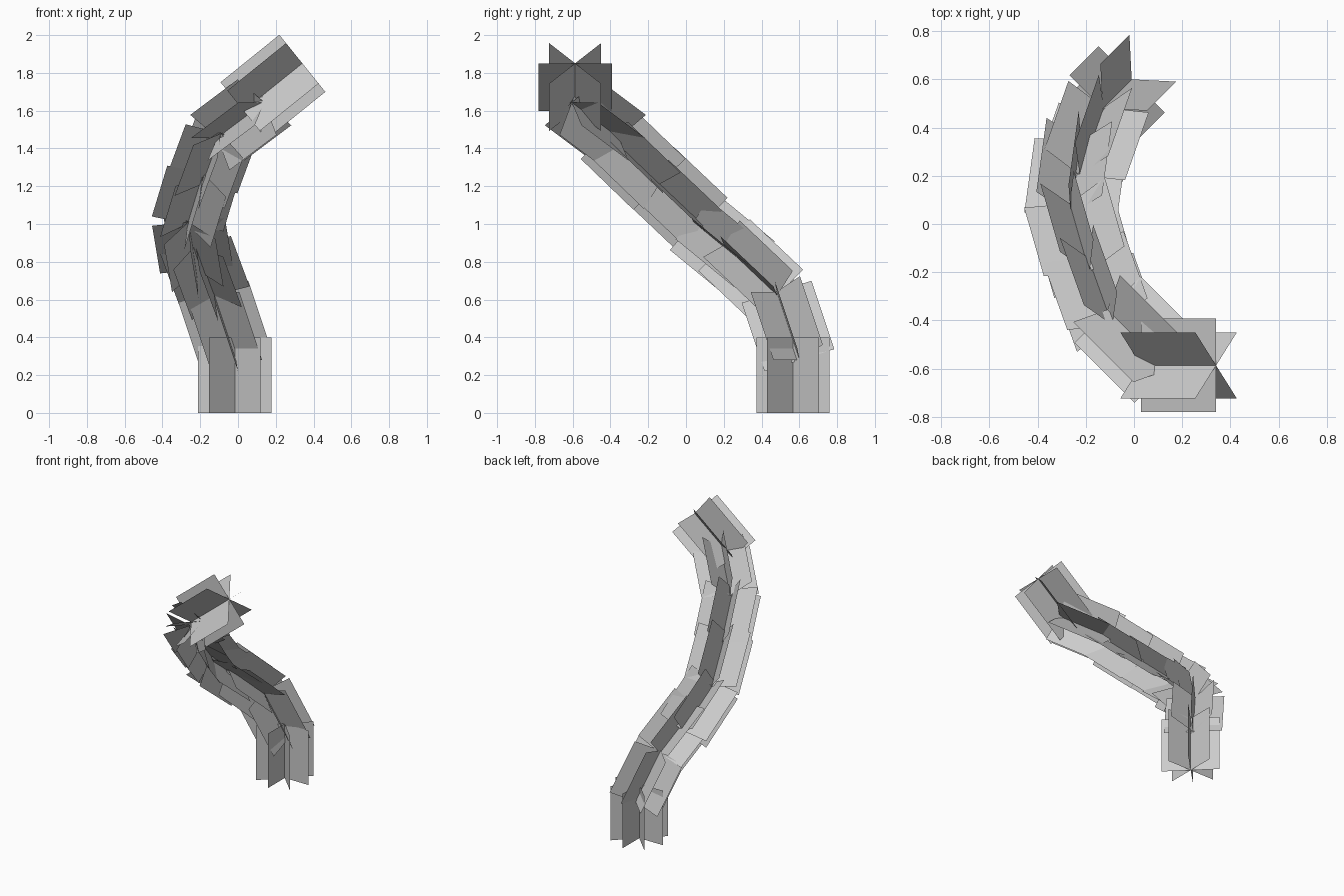
import bpy, bmesh, math
from mathutils import Vector

if "Cube" in bpy.data.objects:
    bpy.data.objects.remove(bpy.data.objects["Cube"])

HALF = 0.194
LENGTH = 0.4


def star_segment(name, start, end):
    """Four flat cards crossing along one axis, tilted from upright without twist."""
    a, b = Vector(start), Vector(end)
    d = (b - a).normalized()
    mid = (a + b) / 2
    a, b = mid - d * LENGTH / 2, mid + d * LENGTH / 2
    turn = Vector((0, 0, 1)).rotation_difference(d)
    bm = bmesh.new()
    for i in range(4):
        t = i * math.pi / 4
        r = turn @ Vector((math.cos(t), math.sin(t), 0)) * HALF
        bm.faces.new([bm.verts.new(p) for p in (a - r, a + r, b + r, b - r)])
    mesh = bpy.data.meshes.new(name)
    bm.to_mesh(mesh)
    bm.free()
    bpy.context.collection.objects.link(bpy.data.objects.new(name, mesh))


# Overlapping segments following the bent path from base to tip
segments = [
    ("base_segment", (-.017, .567, 0), (-.017, .567, .4)),
    ("lower_segment", (-.01, .6, .28), (-.13, .48, .64)),
    ("lower_bend_segment", (-.125, .485, .62), (-.225, .20, .89)),
    ("middle_segment", (-.22, .345, .76), (-.262, .04, 1.01)),
    ("upper_middle_segment", (-.267, .085, 1.0), (-.185, -.2, 1.27)),
    ("upper_segment", (-.19, -.14, 1.21), (-.09, -.42, 1.48)),
    ("upper_bend_segment", (-.105, -.36, 1.46), (.135, -.6, 1.64)),
    ("tip_segment", (.03, -.587, 1.6), (.34, -.587, 1.85)),
]
for seg in segments:
    star_segment(*seg)
